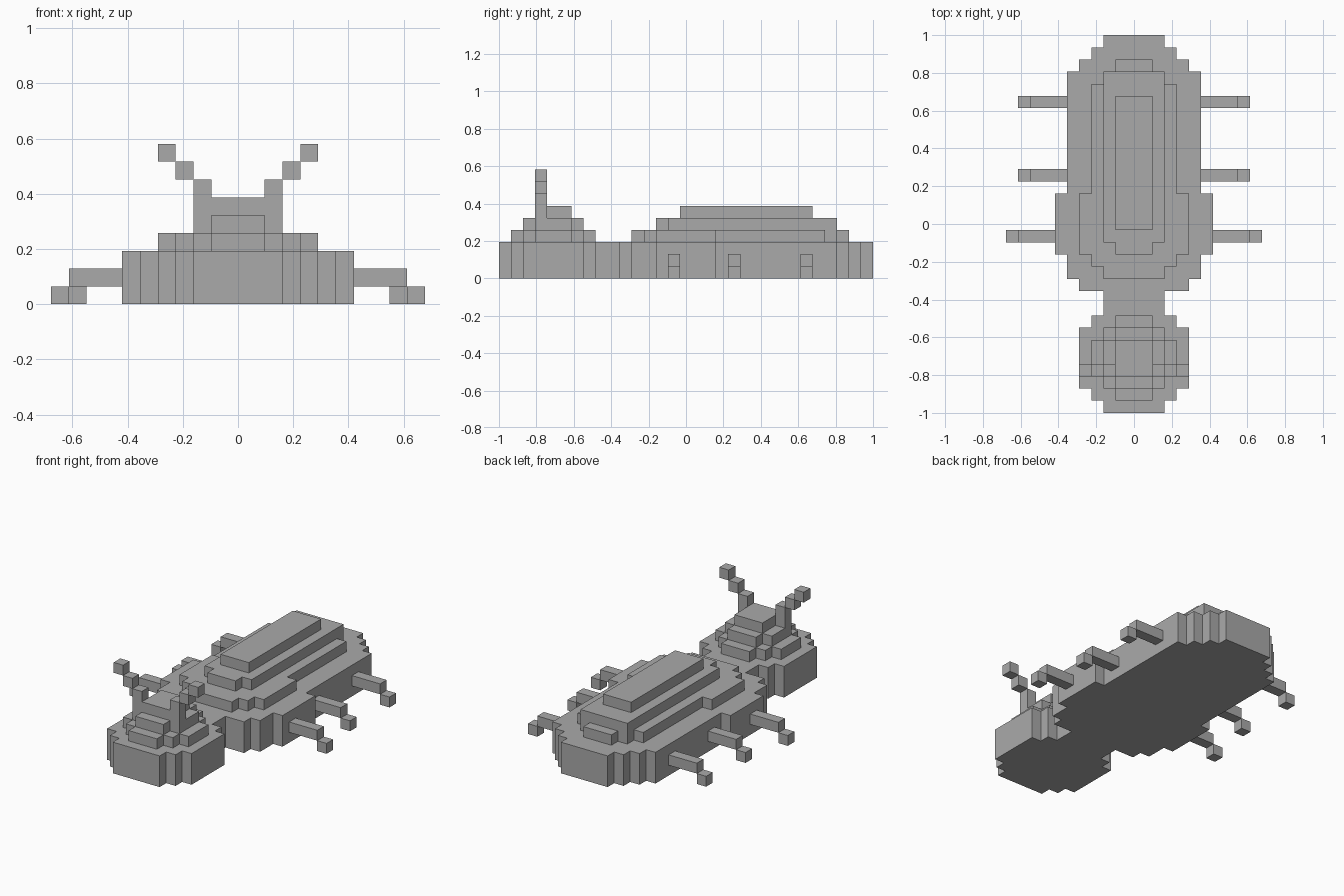
import bpy
import bmesh

cube = bpy.data.objects.get("Cube")
if cube:
    bpy.data.objects.remove(cube)

U = 2 / 31  # size of one block
START = -1.0  # front end of the model

grey = bpy.data.materials.new("plain_grey")
grey.use_nodes = True
grey.diffuse_color = (0.4, 0.4, 0.4, 1)
grey.node_tree.nodes["Principled BSDF"].inputs["Base Color"].default_value = (0.4, 0.4, 0.4, 1)


def prism(name, outline, z0, z1):
    """Extrude an outline, given in blocks, from z0 up to z1."""
    bm = bmesh.new()
    base = bm.faces.new([bm.verts.new((x * U, START + y * U, z0 * U)) for x, y in outline])
    top = bmesh.ops.extrude_face_region(bm, geom=[base], use_keep_orig=True)["geom"]
    verts = [g for g in top if isinstance(g, bmesh.types.BMVert)]
    bmesh.ops.translate(bm, verts=verts, vec=(0, 0, (z1 - z0) * U))
    bmesh.ops.recalc_face_normals(bm, faces=bm.faces)
    mesh = bpy.data.meshes.new(name)
    bm.to_mesh(mesh)
    bm.free()
    mesh.materials.append(grey)
    obj = bpy.data.objects.new(name, mesh)
    bpy.context.collection.objects.link(obj)
    return obj


def tier(name, start, rows, z0, z1):
    """Symmetric stepped slab; rows are (half width, length) from front to back."""
    side, y = [], start
    for half, length in rows:
        side += [(half, y), (half, y + length)]
        y += length
    return prism(name, side + [(-x, y) for x, y in reversed(side)], z0, z1)


def block(name, x0, x1, y0, y1, z0, z1):
    return prism(name, [(x0, y0), (x1, y0), (x1, y1), (x0, y1)], z0, z1)


def pair(name, x0, x1, y0, z0, z1):
    """One block deep part on both sides."""
    block("left_" + name, x0, x1, y0, y0 + 1, z0, z1)
    block("right_" + name, -x1, -x0, y0, y0 + 1, z0, z1)


# Base slab: head, neck and body in one outline
tier("base", 0, [(2.5, 1), (3.5, 1), (4.5, 5), (3.5, 1), (2.5, 2), (4.5, 1), (5.5, 2),
                 (6.5, 5), (5.5, 10), (4.5, 1), (3.5, 1), (2.5, 1)], 0, 3)

# Stepped back of the body
tier("body_lower_tier", 11, [(2.5, 1), (3.5, 1), (4.5, 5), (3.5, 9), (2.5, 1), (1.5, 1)], 3, 4)
tier("body_middle_tier", 13, [(1.5, 1), (2.5, 14)], 4, 5)
tier("body_top_tier", 15, [(1.5, 11)], 5, 6)

# Stepped head
tier("head_lower_tier", 1, [(1.5, 1), (2.5, 1), (3.5, 3), (2.5, 1), (1.5, 1)], 3, 4)
tier("head_middle_tier", 2, [(1.5, 1), (2.5, 3), (1.5, 1)], 4, 5)
tier("head_top_tier", 3, [(1.5, 3)], 5, 6)

# Antennae climbing outward
pair("antenna_stem", 1.5, 2.5, 3, 5, 7)
pair("antenna_middle", 2.5, 3.5, 3, 7, 8)
pair("antenna_tip", 3.5, 4.5, 3, 8, 9)

# Three pairs of legs with feet
for label, y, inner in (("front", 14, 6.5), ("middle", 19, 5.5), ("rear", 25, 5.5)):
    pair(label + "_leg", inner, inner + 3, y, 1, 2)
    pair(label + "_foot", inner + 3, inner + 4, y, 0, 1)
